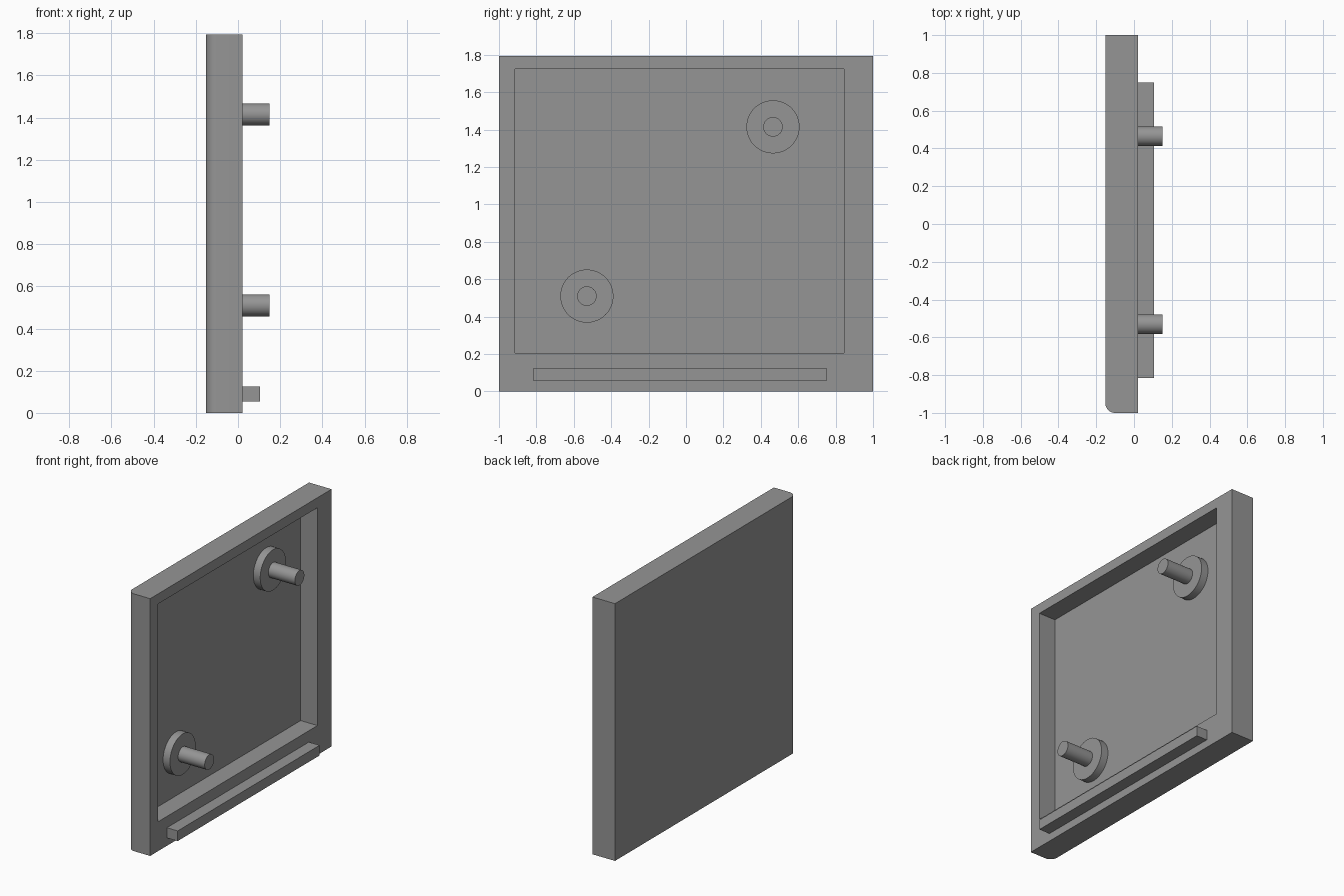
import bpy, bmesh, math
from mathutils import Matrix, Vector

if "Cube" in bpy.data.objects:
    bpy.data.objects.remove(bpy.data.objects["Cube"])

grey = bpy.data.materials.new("mid grey")
grey.diffuse_color = (0.3, 0.3, 0.3, 1)
grey.use_nodes = True
grey.node_tree.nodes["Principled BSDF"].inputs["Base Color"].default_value = grey.diffuse_color

BACK, FACE, FLOOR = -0.152, 0.022, -0.108   # x of outer skin, inner rim, recess floor
HEIGHT = 1.795


def finish(name, bm):
    bmesh.ops.recalc_face_normals(bm, faces=bm.faces)
    mesh = bpy.data.meshes.new(name)
    bm.to_mesh(mesh)
    bm.free()
    mesh.materials.append(grey)
    ob = bpy.data.objects.new(name, mesh)
    bpy.context.collection.objects.link(ob)
    bpy.ops.object.select_all(action='DESELECT')
    ob.select_set(True)
    bpy.context.view_layer.objects.active = ob
    bpy.ops.object.shade_smooth_by_angle(angle=math.radians(30))
    return ob


def box(lo, hi):
    bm = bmesh.new()
    lo, hi = Vector(lo), Vector(hi)
    bmesh.ops.create_cube(bm, size=1, matrix=Matrix.Translation((lo + hi) / 2)
                          @ Matrix.Diagonal((*(hi - lo), 1)))
    return bm


def rod(name, x0, x1, y, z, radius):
    bm = bmesh.new()
    bmesh.ops.create_cone(bm, cap_ends=True, segments=48, radius1=radius, radius2=radius,
                          depth=x1 - x0, matrix=Matrix.Translation(((x0 + x1) / 2, y, z))
                          @ Matrix.Rotation(math.pi / 2, 4, 'Y'))
    return finish(name, bm)


# Panel: slab with one rounded upright edge and an off-centre recess
bm = box((BACK, -1, 0), (FACE, 1, HEIGHT))
edge = [e for e in bm.edges if all(v.co.x < 0 and v.co.y < 0 for v in e.verts)]
bmesh.ops.bevel(bm, geom=edge, offset=0.052, segments=8, profile=0.5, affect='EDGES')
rim = max(bm.faces, key=lambda f: f.calc_center_median().x)
bmesh.ops.inset_individual(bm, faces=[rim], thickness=0.05)
for v in rim.verts:
    v.co.y = 0.845 if v.co.y > 0 else -0.915
    v.co.z = 1.725 if v.co.z > 1 else 0.205
floor = bmesh.ops.extrude_discrete_faces(bm, faces=[rim])["faces"][0]
for v in floor.verts:
    v.co.x = FLOOR
finish("panel", bm)

# Locating rail below the recess
finish("rail", box((FACE, -0.815, 0.055), (0.105, 0.75, 0.126)))

# Two pegs, each on a round boss
for label, y, z in (("lower", -0.53, 0.51), ("upper", 0.465, 1.415)):
    rod(label + "_boss", FLOOR, -0.055, y, z, 0.142)
    rod(label + "_pin", -0.055, 0.15, y, z, 0.052)
